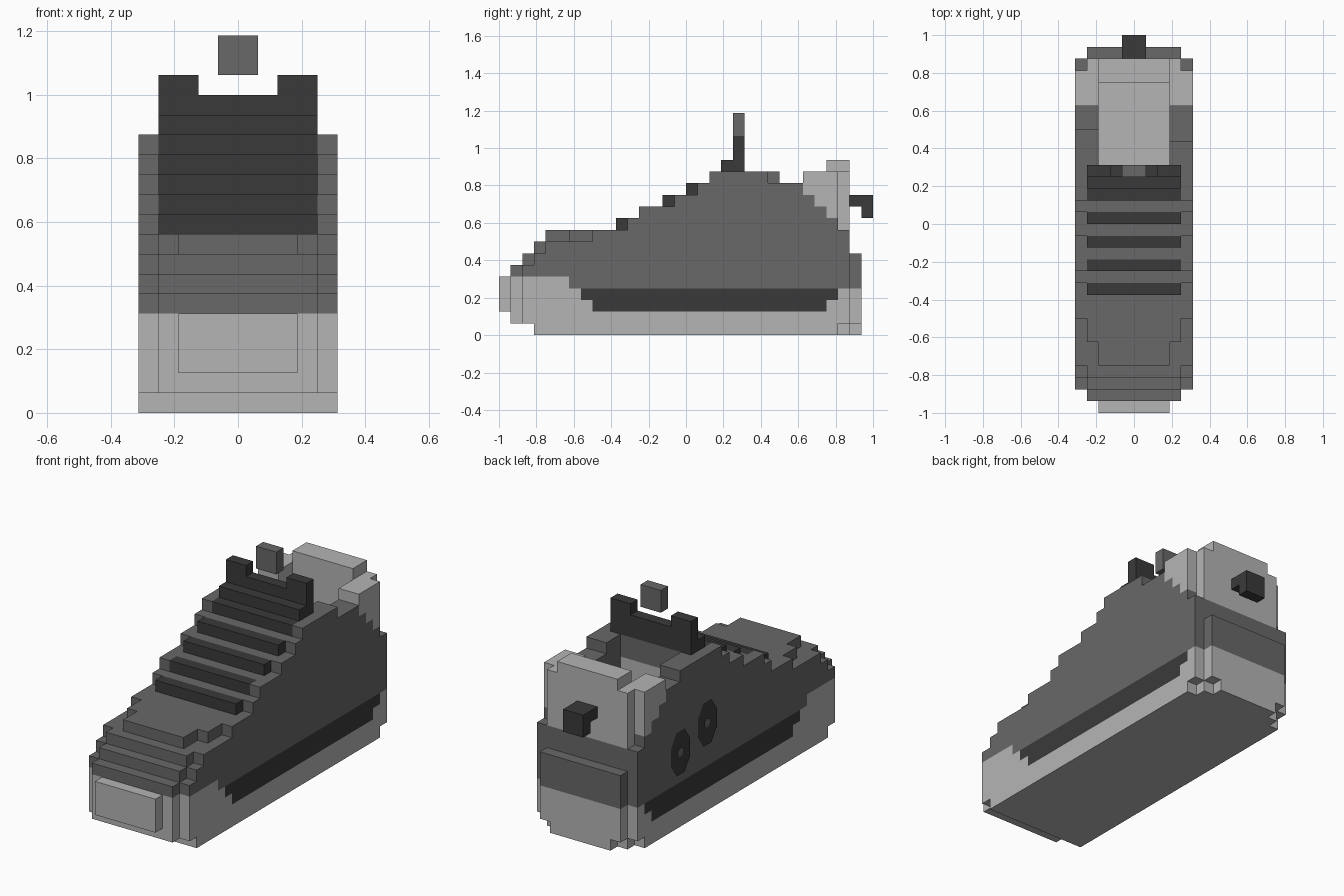
import bpy, bmesh, math
from mathutils import Vector

cube = bpy.data.objects.get("Cube")
if cube:
    bpy.data.objects.remove(cube, do_unlink=True)

U = 1 / 16  # size of one block


def material(name, rgb):
    m = bpy.data.materials.new(name)
    m.use_nodes = True
    m.diffuse_color = (*rgb, 1)
    m.node_tree.nodes["Principled BSDF"].inputs["Base Color"].default_value = (*rgb, 1)
    return m


MATS = [material("light_grey", (0.46, 0.46, 0.46)),
        material("warm_grey", (0.144, 0.138, 0.138)),
        material("charcoal", (0.042, 0.042, 0.042))]
LIGHT, GREY, DARK = range(3)


def finish(bm, name):
    me = bpy.data.meshes.new(name)
    bm.to_mesh(me)
    bm.free()
    for m in MATS:
        me.materials.append(m)
    ob = bpy.data.objects.new(name, me)
    bpy.context.collection.objects.link(ob)
    return ob


def cells(a, b, y0, y1, z0, z1):
    """Blocks whose distance from the middle plane lies in a..b, on both sides."""
    xs = [*range(a, b), *range(-b, -a)]
    return {(x, y, z) for x in xs for y in range(y0, y1) for z in range(z0, z1)}


def block_part(name, boxes, paint, cut=(), extra=()):
    """Skin of a set of blocks; paint is a colour or a rule (cell, normal) -> colour."""
    solid = set(extra)
    for b in boxes:
        solid |= cells(*b)
    for b in cut:
        solid -= cells(*b)
    bm = bmesh.new()
    verts = {}

    def vert(p):
        if p not in verts:
            verts[p] = bm.verts.new(Vector(p) * U)
        return verts[p]

    for c in sorted(solid):
        for axis in range(3):
            for side in (0, 1):
                n = [0, 0, 0]
                n[axis] = 2 * side - 1
                if tuple(c[i] + n[i] for i in range(3)) in solid:
                    continue
                ring = []
                for s, t in ((0, 0), (1, 0), (1, 1), (0, 1)):
                    p = list(c)
                    p[axis] += side
                    p[(axis + 1) % 3] += s
                    p[(axis + 2) % 3] += t
                    ring.append(vert(tuple(p)))
                f = bm.faces.new(ring if side else ring[::-1])
                f.material_index = paint(c, n) if callable(paint) else paint
    # merge flat areas of one colour
    bmesh.ops.dissolve_limit(bm, angle_limit=0.01, verts=bm.verts, edges=bm.edges,
                             delimit={'MATERIAL', 'NORMAL'})
    return finish(bm, name)


# Shoe body: sole, rounded toe, stepped instep, heel and collar
FLOOR = 5
body = [
    (0, 5, -13, 13, 0, 1), (0, 4, 13, 14, 0, 1), (0, 3, 14, 15, 0, 1),
    (0, 5, -14, 14, 1, 6), (0, 4, -15, 15, 1, 6),
    (0, 5, -13, 14, 6, 7), (0, 4, -14, 15, 6, 7),
    (0, 5, -12, 14, 7, 8), (0, 4, -13, 14, 7, 8),
    (0, 3, -12, 14, 8, 9), (0, 4, -10, 14, 8, 9), (0, 5, -8, 14, 8, 9),
    (0, 4, 10, 14, 9, 14), (3, 5, 10, 13, 9, 14), (0, 3, 12, 14, 14, 15),
    (4, 5, -4, 0, 10, 11), (4, 5, 2, 5, 13, 14), (3, 5, 5, 7, 13, 14),
]
for i in range(4):
    body.append((0, 5, 2 * i - 5, 13, 9 + i, 10 + i))
body.append((0, 4, 3, 5, 13, 14))
CUFF_START = {9: 13, 10: 12, 11: 11, 12: 10, 13: 10, 14: 10}


def body_paint(c, n):
    x, y, z = c
    outer = n[0] and x in (-5, 4)
    if outer and ((z == 2 and -8 <= y < 12) or (z == 3 and -9 <= y < 13)):
        return DARK  # side stripe
    if z < 4 or (z == 4 and y < -10):
        return LIGHT  # sole and toe cap
    if z >= 9 and y >= CUFF_START[z]:
        return LIGHT  # heel cuff
    if n[2] > 0 and z == FLOOR - 1 and abs(x + 0.5) < 3 and 5 <= y < 12:
        return LIGHT  # insole
    if n[1] and z < 12 and y in (4, 12) and abs(x + 0.5) < 3:
        return LIGHT  # lining
    return GREY


block_part("shoe_body", body, body_paint, cut=[(0, 3, 5, 12, FLOOR, 15)],
           extra=[(x, 7, 13) for x in (-5, -4)])

# Toe bumper
block_part("toe_bumper", [(0, 3, -16, -15, 2, 5)], LIGHT)

# Laces, one per instep step
for i in range(5):
    y = 2 * i - 6
    block_part(f"lace_{i + 1}", [(0, 4, y, y + 1, 9 + i, 10 + i)], DARK)

# Tongue with two raised corners, and the tab above it
block_part("tongue", [(0, 4, 3, 5, 14, 15), (0, 4, 4, 5, 15, 16), (2, 4, 4, 5, 16, 17)], DARK)
block_part("tongue_tab", [(0, 1, 4, 5, 17, 19)], GREY)

# Heel pull loop
block_part("heel_loop", [(0, 1, 14, 16, 11, 12), (0, 1, 15, 16, 10, 11)], DARK)


# Painted oval spots on one side
def spot(name, y, z):
    bm = bmesh.new()
    loops = []
    for ry, rz in ((1.45, 2.1), (0.4, 0.4)):
        loops.append([bm.verts.new((-5 * U - 0.004,
                                    (y + ry * math.cos(a)) * U,
                                    (z + rz * math.sin(a)) * U))
                      for a in (math.tau * (k + 0.5) / 8 for k in range(8))])
    out, inn = loops
    for k in range(8):
        j = (k + 1) % 8
        f = bm.faces.new((out[j], out[k], inn[k], inn[j]))
        f.material_index = DARK
    bm.normal_update()
    if bm.faces[:][0].normal.x > 0:
        bmesh.ops.reverse_faces(bm, faces=bm.faces)
    finish(bm, name)


spot("rear_side_spot", 8, 6.7)
spot("front_side_spot", 4.2, 7.9)
